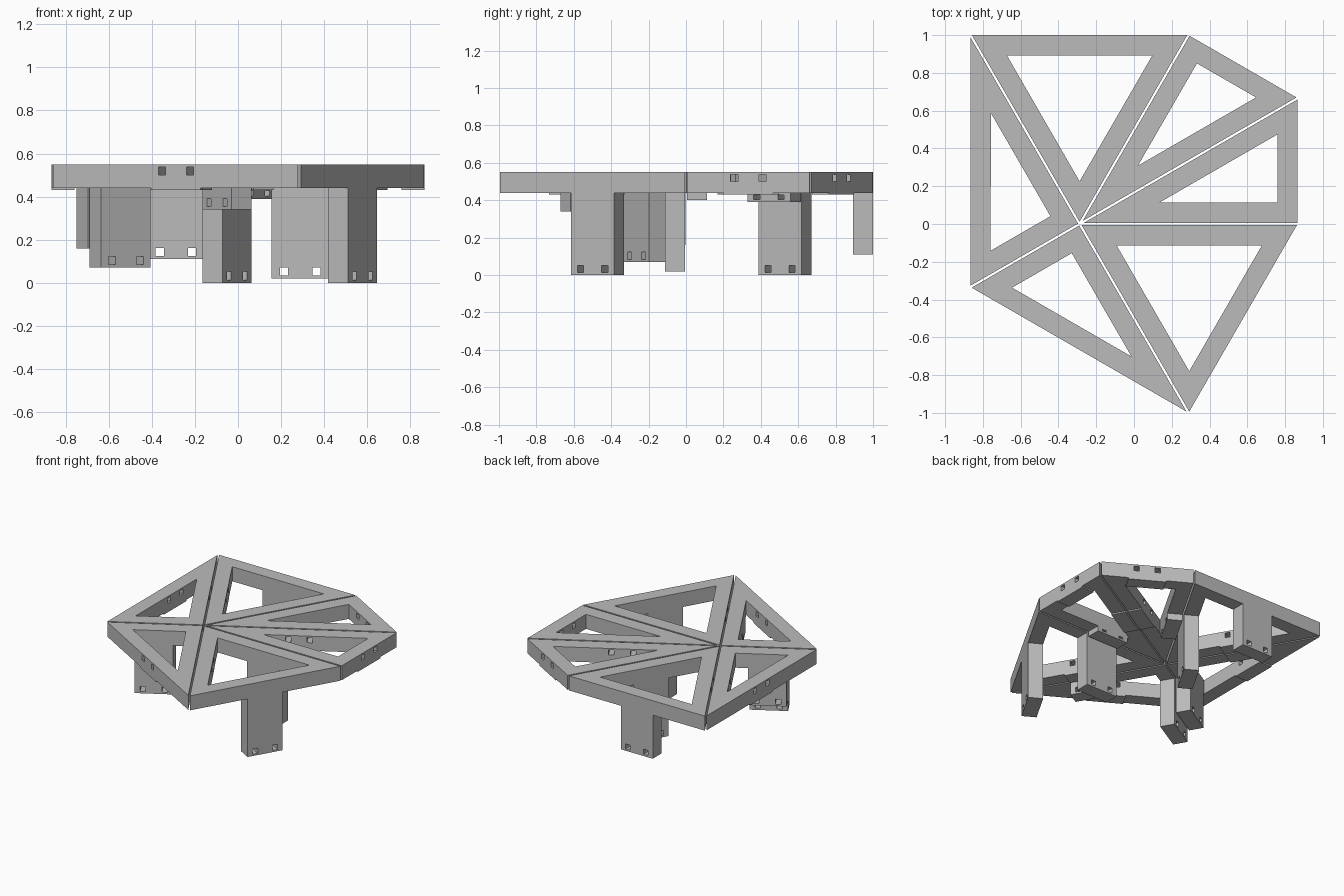
import bpy, bmesh
from math import cos, sin, radians
from mathutils import Vector, Matrix
from mathutils.geometry import intersect_line_line_2d

cube = bpy.data.objects.get("Cube")
if cube:
    bpy.data.objects.remove(cube)

GREY = (0.5, 0.5, 0.5, 1)
TOP, UNDER, RIM = 0.55, 0.44, 0.107
GAP, LEG_WIDTH, HOLE, HOLE_STEP = 0.006, 0.266, 0.038, 0.075

mat = bpy.data.materials.new("plain grey")
mat.use_nodes = True
mat.diffuse_color = GREY
mat.node_tree.nodes["Principled BSDF"].inputs["Base Color"].default_value = GREY


def make_object(name, bm):
    bmesh.ops.recalc_face_normals(bm, faces=bm.faces)
    mesh = bpy.data.meshes.new(name)
    bm.to_mesh(mesh)
    bm.free()
    mesh.materials.append(mat)
    obj = bpy.data.objects.new(name, mesh)
    bpy.context.collection.objects.link(obj)
    return obj


def inset(points, distances):
    """Corners of a triangle after moving each edge inward."""
    lines = []
    for i, d in enumerate(distances):
        a, b = points[i], points[(i + 1) % 3]
        along = (b - a).normalized()
        shift = Vector((-along.y, along.x)) * d
        lines.append((a + shift - along * 5, b + shift + along * 5))
    return [intersect_line_line_2d(*lines[i - 1], *lines[i]) for i in range(3)]


def edge_box(bm, a, b, along, inward, z):
    """Box placed against an edge, ranges given from the edge midpoint."""
    x_axis = (b - a).normalized()
    mid = (a + b) / 2
    frame = Matrix(((x_axis.x, -x_axis.y, 0, mid.x),
                    (x_axis.y, x_axis.x, 0, mid.y),
                    (0, 0, 1, 0), (0, 0, 0, 1)))
    ranges = (along, inward, z)
    centre = Vector([sum(r) / 2 for r in ranges])
    size = Vector([r[1] - r[0] for r in ranges])
    matrix = frame @ Matrix.Translation(centre) @ Matrix.Diagonal(size).to_4x4()
    bmesh.ops.create_cube(bm, size=1, matrix=matrix)


def ring(name, outer, inner):
    """Triangular frame with a triangular opening."""
    bm = bmesh.new()
    loops = [[bm.verts.new((p.x, p.y, z)) for p in pts]
             for pts, z in ((outer, TOP), (inner, TOP), (inner, UNDER), (outer, UNDER))]
    for k in range(4):
        one, two = loops[k], loops[(k + 1) % 4]
        for i in range(3):
            j = (i + 1) % 3
            bm.faces.new((one[i], one[j], two[j], two[i]))
    return make_object(name, bm)


def cut(obj, cutter):
    mod = obj.modifiers.new("peg holes", "BOOLEAN")
    mod.operation, mod.solver, mod.object = "DIFFERENCE", "EXACT", cutter
    bpy.context.view_layer.objects.active = obj
    bpy.ops.object.modifier_apply(modifier=mod.name)


# Hub and outer corners of the fan, as angle and distance from the hub
hub = Vector((-0.288, 0))
corners = [hub + Vector((cos(radians(a)), sin(radians(a)))) * r
           for a, r in ((0, 1.154), (30, 1.333), (60, 1.154),
                        (120, 1.154), (210, 0.667), (300, 1.154))]

# Bottom heights of the three legs: first spoke, outer edge, second spoke
SHORT = 0.43
panels = {
    "right_narrow": (0.40, SHORT, SHORT),
    "back_narrow": (SHORT, SHORT, 0.39),
    "back_wide": (0.0, 0.11, SHORT),
    "side_square": (SHORT, SHORT, 0.16),
    "front_square": (0.07, SHORT, 0.34),
    "front_wide": (SHORT, 0.0, 0.02),
}

for n, (name, bottoms) in enumerate(panels.items()):
    tri = [hub, corners[n], corners[(n + 1) % 6]]
    gaps = (GAP, 0, GAP)
    outer = inset(tri, gaps)
    inner = inset(tri, [g + RIM for g in gaps])
    parts = [ring(name + "_frame", outer, inner)]
    holes = bmesh.new()
    for i, low in enumerate(bottoms):
        a, b = tri[i], tri[(i + 1) % 3]
        # Leg hanging below the frame
        bm = bmesh.new()
        edge_box(bm, a, b, (-LEG_WIDTH / 2, LEG_WIDTH / 2),
                 (gaps[i], gaps[i] + RIM), (low, UNDER))
        parts.append(make_object(f"{name}_leg_{i + 1}", bm))
        # Pair of peg holes near the leg foot, or in the rim over a short leg
        base = TOP - HOLE - 0.012 if low == SHORT else low + 0.014
        top = base + HOLE if low < 0.35 or low == SHORT else UNDER - 0.012
        for x in (-HOLE_STEP, HOLE_STEP):
            edge_box(holes, a, b, (x - HOLE / 2, x + HOLE / 2),
                     (-0.02, RIM + 0.03), (base, top))
    cutter = make_object("hole_cutter", holes)
    cutter.hide_render = True
    for part in parts:
        cut(part, cutter)
    bpy.data.objects.remove(cutter)
